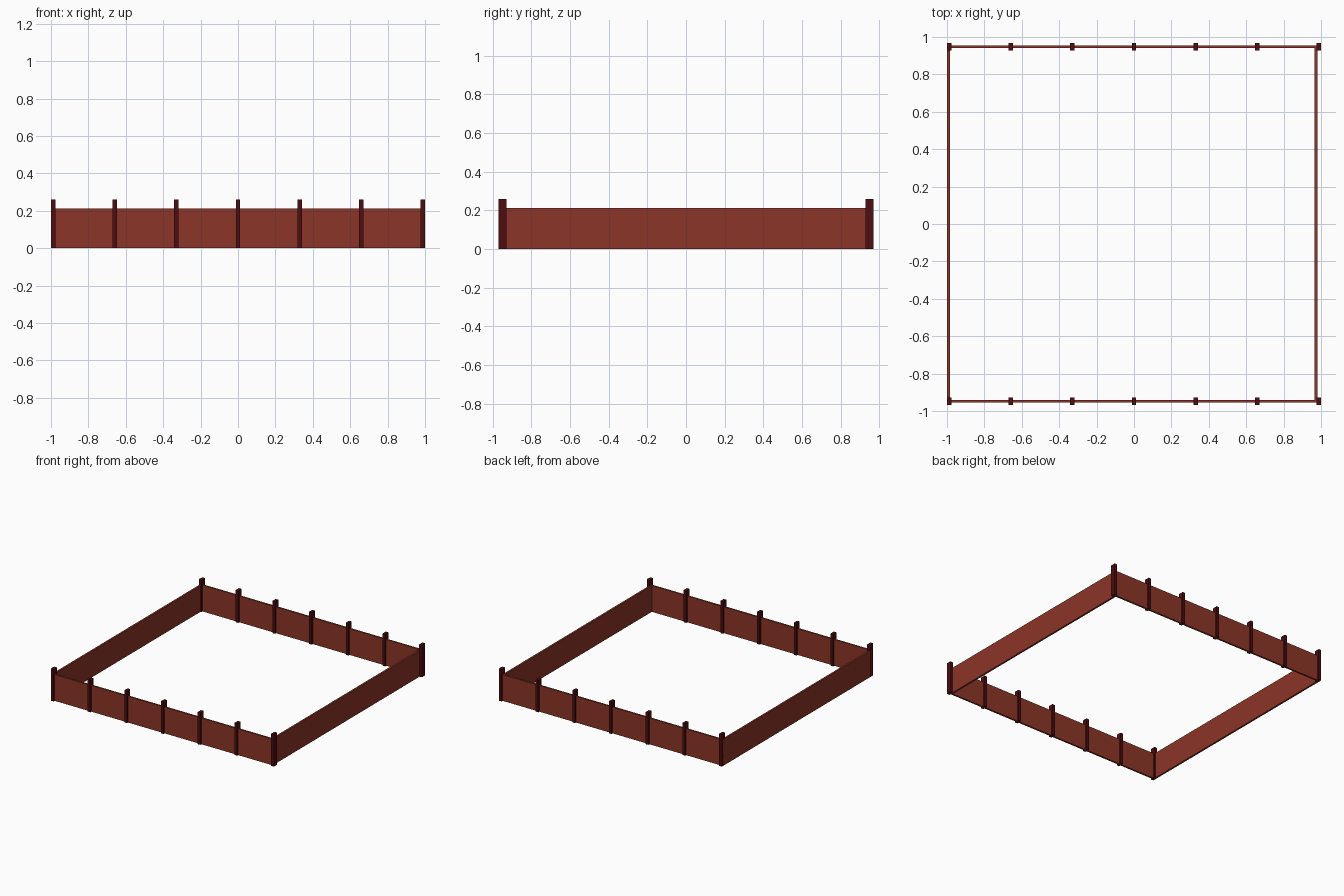
import bpy

if "Cube" in bpy.data.objects:
    bpy.data.objects.remove(bpy.data.objects["Cube"])


def material(name, color):
    m = bpy.data.materials.new(name)
    m.diffuse_color = (*color, 1)
    m.use_nodes = True
    m.node_tree.nodes["Principled BSDF"].inputs["Base Color"].default_value = m.diffuse_color
    return m


panel_mat = material("panel_red", (0.26, 0.035, 0.02))
post_mat = material("post_dark_red", (0.075, 0.004, 0.005))


def box(name, lo, hi, mat):
    """Axis-aligned box between two corners."""
    center = [(a + b) / 2 for a, b in zip(lo, hi)]
    bpy.ops.mesh.primitive_cube_add(size=1, location=center)
    ob = bpy.context.object
    ob.name = name
    ob.scale = [b - a for a, b in zip(lo, hi)]
    bpy.ops.object.transform_apply(location=False, rotation=False, scale=True)
    ob.data.materials.append(mat)
    return ob


WALL_H, POST_H = 0.212, 0.26
T = 0.015          # panel thickness
ROW_Y = 0.948      # centre line of the front and back rows
SPAN = 0.988       # outermost post position
STEP = SPAN / 3

for side, y in (("front", -ROW_Y), ("back", ROW_Y)):
    # Panels between neighbouring posts
    for i in range(6):
        x = -SPAN + i * STEP
        box(f"{side}_panel_{i + 1}", (x, y - T / 2, 0),
            (x + STEP, y + T / 2, WALL_H), panel_mat)
    # Posts, taller and deeper than the panels
    for i in range(7):
        x = -SPAN + i * STEP
        box(f"{side}_post_{i + 1}", (x - 0.012, y - 0.021, 0),
            (x + 0.012, y + 0.021, POST_H), post_mat)

# Plain side walls; the right one sits just inside its corner posts
END = ROW_Y + T / 2
box("left_wall", (-1.0, -END, 0), (-0.985, END, WALL_H), panel_mat)
box("right_wall", (0.965, -END, 0), (0.98, END, WALL_H), panel_mat)
